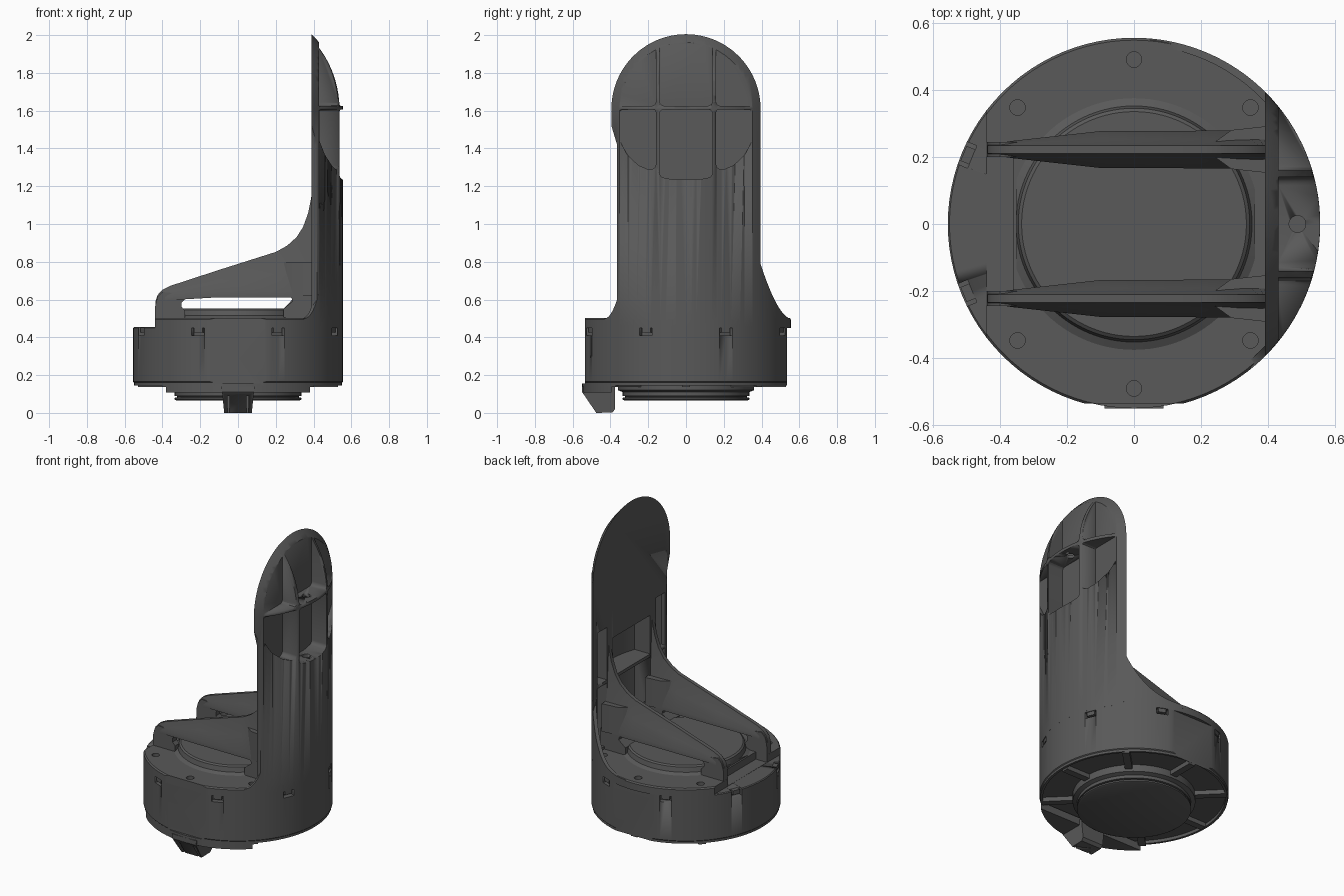
import bpy, bmesh
from math import sin, cos, pi, radians, sqrt
from mathutils import Vector, Matrix

if "Cube" in bpy.data.objects:
    bpy.data.objects.remove(bpy.data.objects["Cube"])

R = 0.555
mat = bpy.data.materials.new("dark_grey")
mat.diffuse_color = (0.1, 0.1, 0.1, 1)
mat.use_nodes = True
mat.node_tree.nodes["Principled BSDF"].inputs["Base Color"].default_value = mat.diffuse_color


def finish(name, bm, angle=30):
    bmesh.ops.recalc_face_normals(bm, faces=bm.faces[:])
    me = bpy.data.meshes.new(name)
    bm.to_mesh(me)
    bm.free()
    ob = bpy.data.objects.new(name, me)
    bpy.context.collection.objects.link(ob)
    me.materials.append(mat)
    for o in bpy.context.selected_objects:
        o.select_set(False)
    ob.select_set(True)
    bpy.context.view_layer.objects.active = ob
    bpy.ops.object.shade_smooth_by_angle(angle=radians(angle))
    return ob


def prism(bm, pts, a, b, axis='z', bevel=0.0):
    """Extrude a 2D outline from a to b along an axis."""
    put = {'z': lambda u, v, w: (u, v, w), 'y': lambda u, v, w: (u, w, v),
           'x': lambda u, v, w: (w, u, v)}[axis]
    lo = [bm.verts.new(put(u, v, a)) for u, v in pts]
    hi = [bm.verts.new(put(u, v, b)) for u, v in pts]
    n = len(pts)
    fs = [bm.faces.new(lo), bm.faces.new(hi)]
    fs += [bm.faces.new((lo[i], lo[(i + 1) % n], hi[(i + 1) % n], hi[i])) for i in range(n)]
    bmesh.ops.recalc_face_normals(bm, faces=fs)
    if bevel:
        ed = [bm.edges.get((lo[i], hi[i])) for i in range(n)]
        bmesh.ops.bevel(bm, geom=ed, offset=bevel, segments=3, profile=0.5, affect='EDGES')


def rect(x0, x1, y0, y1):
    return [(x0, y0), (x1, y0), (x1, y1), (x0, y1)]


def circle(x, y, r, n=20):
    return [(x + r * cos(2 * pi * i / n), y + r * sin(2 * pi * i / n)) for i in range(n)]


def revolve(profile, n=96):
    bm = bmesh.new()
    vs = [bm.verts.new((r, 0, z)) for r, z in profile]
    es = [bm.edges.new(p) for p in zip(vs, vs[1:])]
    bmesh.ops.spin(bm, geom=vs + es, cent=(0, 0, 0), axis=(0, 0, 1), angle=2 * pi, steps=n)
    bmesh.ops.remove_doubles(bm, verts=bm.verts[:], dist=1e-4)
    bmesh.ops.recalc_face_normals(bm, faces=bm.faces[:])
    return bm


def clip(bm, co, no):
    """Remove everything on the no side of a plane and cap the cut."""
    bmesh.ops.bisect_plane(bm, geom=bm.verts[:] + bm.edges[:] + bm.faces[:], dist=1e-6,
                           plane_co=co, plane_no=no, clear_outer=True)
    bmesh.ops.holes_fill(bm, edges=[e for e in bm.edges if e.is_boundary], sides=0)


def cut(ob, bm):
    """Subtract a bmesh from an object."""
    cutter = finish("cutter", bm)
    m = ob.modifiers.new("cut", 'BOOLEAN')
    m.operation, m.solver, m.object = 'DIFFERENCE', 'EXACT', cutter
    bpy.context.view_layer.objects.active = ob
    # the boolean must run before any smoothing modifier
    bpy.ops.object.modifier_apply(modifier=m.name)
    bpy.data.objects.remove(cutter)


def spun_rect(bm, x0, x1, hw, z0, z1, ang):
    before = set(bm.verts)
    prism(bm, rect(x0, x1, -hw, hw), z0, z1)
    bmesh.ops.rotate(bm, verts=[v for v in bm.verts if v not in before], cent=(0, 0, 0),
                     matrix=Matrix.Rotation(ang, 3, 'Z'))


# base drum with stepped hub underneath
bm = revolve([(0, .455), (.55, .455), (R, .45), (R, .165), (.55, .16), (.55, .145), (.535, .145),
              (.535, .165), (.36, .165), (.36, .12), (.335, .11), (.335, .09), (.322, .088),
              (.322, .082), (.335, .08), (.335, .07), (.325, .065), (0, .065)])
clip(bm, (0, -.535, 0), (0, -1, 0))
clip(bm, (0, .535, 0), (0, 1, 0))
base = finish("base_drum", bm)
bm = bmesh.new()
for k in range(8):
    spun_rect(bm, .522, .6, .036, .41, .5, radians(22.5 + 45 * k))
cut(base, bm)

# clips in the drum notches and radial ribs below
bm = bmesh.new()
for k in range(8):
    a = radians(22.5 + 45 * k)
    spun_rect(bm, .51, .55, .024, .425, .452, a)
    spun_rect(bm, .5, .553, .04, .398, .403, a)
    spun_rect(bm, .34, .548 if k % 2 else .53, .022, .137, .17, radians(45 * k))
finish("clips_and_bottom_ribs", bm)

# crescent plate and locating foot
bm = bmesh.new()
t0 = radians(44)
arc = [(R * .99 * sin(t), -R * .99 * cos(t)) for t in [-t0 + 2 * t0 * i / 24 for i in range(25)]]
prism(bm, arc, .108, .155)
finish("foot_plate", bm)
bm = bmesh.new()
side = [(-.55, .11), (-.55, .14), (-.375, .14), (-.375, .02), (-.39, .002), (-.475, 0)]
prism(bm, side, -.085, .085, 'x')
for v in bm.verts:
    v.co.x *= .86 + v.co.z * 1.2
    v.co.z = max(v.co.z, 0)
foot = finish("foot", bm)
bm = bmesh.new()
for s in (-1, 1):
    prism(bm, rect(s * .05 - .006, s * .05 + .006, -.05, .09), -.6, -.46, 'y')
cut(foot, bm)

# top plate
bm = revolve([(0, .45), (R, .45), (R, .495), (.548, .503), (0, .503)])
clip(bm, (-.44, 0, 0), (-1, 0, 0))
clip(bm, (0, -.535, 0), (0, -1, 0))
plate = finish("top_plate", bm)
bm = bmesh.new()
for x, y in [(0, .49), (0, -.49)] + [(a * .347, b * .347) for a in (-1, 1) for b in (-1, 1)]:
    prism(bm, circle(x, y, .023), .475, .6)
prism(bm, rect(-.6, -.36, -.2, .2), .456, .6)
cut(plate, bm)

# raised disc between and beside the ribs
bm = revolve([(0, .458), (.375, .458), (.375, .503), (.352, .515), (.345, .545), (.335, .553), (0, .553)])
clip(bm, (-.35, 0, 0), (-1, 0, 0))
clip(bm, (.36, 0, 0), (1, 0, 0))
finish("raised_disc", bm)

# tower: a slice of a cylinder with a spherical top
dome = [(R * cos(i * pi / 48), 1.61 + R * sin(i * pi / 48)) for i in range(25)]
bm = revolve([(0, .46), (R, .46)] + dome[:-1] + [(0, 1.61 + R)], 128)
clip(bm, (.39, 0, 0), (-1, 0, 0))
tower = finish("tower", bm)

# outer window cells, hollow inner bays and side trim
bm = bmesh.new()
prism(bm, rect(-.14, .14, 1.625, 2.1), .43, .7, 'x', .025)
prism(bm, [(-.14, 1.605), (-.14, 1.25), (-.07, 1.235), (.07, 1.235), (.14, 1.25), (.14, 1.605)], .43, .7, 'x', .02)
for s in (-1, 1):
    prism(bm, [(s * y, z) for y, z in rect(.16, .42, 1.625, 2.1)], .43, .7, 'x', .02)
    prism(bm, [(s * y, z) for y, z in [(.16, 1.605), (.35, 1.605), (.35, 1.44), (.31, 1.365),
                                      (.25, 1.31), (.19, 1.285), (.16, 1.30)]], .43, .7, 'x', .012)
for y0, y1, top in [(-.34, -.25, 1.28), (-.19, .19, 1.19), (.25, .35, 1.28)]:
    ys = [y1 + (y0 - y1) * i / 16 for i in range(17)]
    for z0, z1 in [(.52, .92), (.94, top)]:
        prism(bm, [(.3, y0), (.3, y1)] + [(sqrt(.535 ** 2 - y * y), y) for y in ys], z0, z1)
cut(tower, bm)
bm = bmesh.new()
prism(bm, [(-.365, .4), (-.365, 1.42), (-.395, 1.52), (-.5, 1.52), (-.5, .4)], .3, .7, 'x')
prism(bm, circle(.487, 0, .025), 1.1, 1.75)
cut(tower, bm)

# curved skirts running from the tower down to the plate
bm = bmesh.new()
for a0, a1, zf in [(41, 85, lambda y: .5 + .32 * (max(.553 - y, 0) / .168) ** 1.7),
                   (-39, -51, lambda y: .5 + .1 * (max(.431 + y, 0) / .066) ** 2)]:
    rows = []
    for i in range(25):
        t = radians(a0 + (a1 - a0) * i / 24)
        z = min(zf(R * sin(t)), .9)
        rows.append([bm.verts.new((r * cos(t), r * sin(t), h))
                     for r, h in [(.533, .48), (R, .48), (R, z), (.533, z)]])
    for p, q in zip(rows, rows[1:]):
        for j in range(4):
            bm.faces.new((p[j], p[(j + 1) % 4], q[(j + 1) % 4], q[j]))
    bm.faces.new(rows[0])
    bm.faces.new(rows[-1])
finish("tower_skirts", bm)

# bracing ribs: tapered beam on a front leg and a rear pillar
beam = [(-.437, .59, .012), (-.425, .625, .016), (-.40, .652, .02), (-.36, .672, .026), (-.1, .757, .055),
        (.2, .852, .056), (.26, .885, .056), (.31, .93, .056), (.345, .985, .056), (.372, 1.06, .056),
        (.386, 1.13, .056), (.395, 1.2, .056)]
for s, side in ((-1, "front"), (1, "back")):
    bm = bmesh.new()
    rows = []
    for x, zt, w in beam:
        zl = min(.64, .58 + (zt - .58) * .4)
        zb = min(.612, zl - .02)
        zm = zl + (min(zt, .93) - zl) * .45
        half = [(w, zb), (w, zl), (.012 + (w - .012) * .45, zm), (.012, zt)]
        sec = half + [(-y, z) for y, z in reversed(half)]
        rows.append([bm.verts.new((x, s * .222 + y, z)) for y, z in sec])
    for p, q in zip(rows, rows[1:]):
        for j in range(8):
            bm.faces.new((p[j], p[(j + 1) % 8], q[(j + 1) % 8], q[j]))
    bm.faces.new(rows[0])
    bm.faces.new(rows[-1])
    # front leg with the rounded slot end, rear pillar with the slanted one
    prism(bm, [(-.44, .46), (-.28, .46), (-.28, .54), (-.298, .56), (-.298, .585), (-.27, .61), (-.25, .625),
               (-.40, .64), (-.425, .615), (-.438, .57)], s * .222 - .022, s * .222 + .022, 'y')
    prism(bm, [(.24, .49), (.24, .55), (.288, .59), (.285, .605), (.26, .63), (.42, .63), (.42, .49)],
          s * .222 - .055, s * .222 + .055, 'y')
    # flared gusset at the wall
    prism(bm, [(.21, s * .222), (.29, s * .222 + .058), (.40, s * .222 + .07), (.40, s * .222 - .07),
               (.29, s * .222 - .058)], .62, .80)
    finish(side + "_rib", bm)
